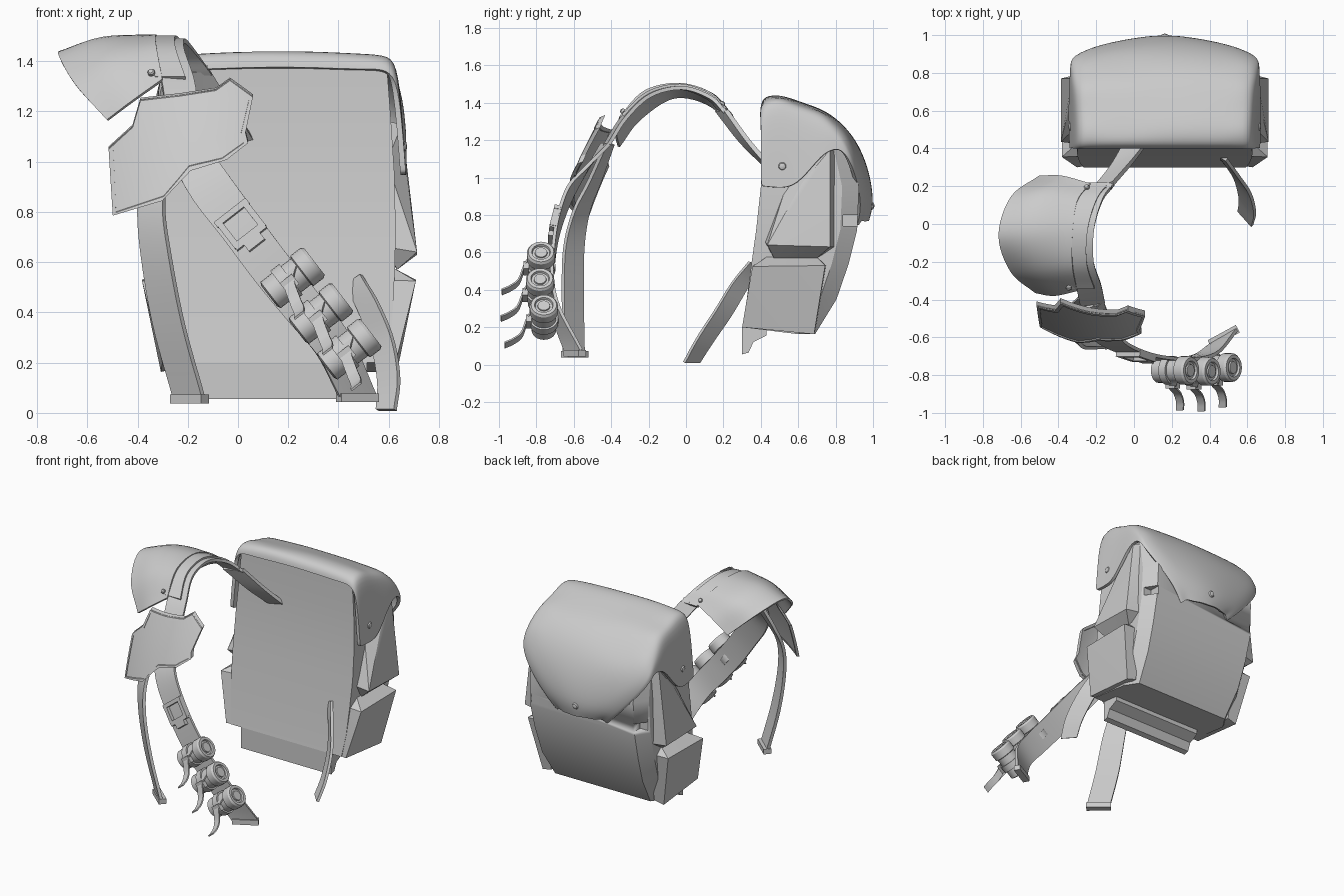
import bpy, bmesh, math
from mathutils import Vector, Matrix

if "Cube" in bpy.data.objects:
    bpy.data.objects.remove(bpy.data.objects["Cube"])

grey = bpy.data.materials.new("light_grey")
grey.diffuse_color = (0.6, 0.6, 0.6, 1)
grey.use_nodes = True
grey.node_tree.nodes["Principled BSDF"].inputs["Base Color"].default_value = grey.diffuse_color
CX = 0.163  # middle of the pack


def finish(name, bm, solid=0, offset=0, subsurf=0, angle=30):
    """Turn a bmesh into an object, apply thickness, shade by angle."""
    me = bpy.data.meshes.new(name)
    bmesh.ops.recalc_face_normals(bm, faces=bm.faces)
    bm.to_mesh(me)
    bm.free()
    ob = bpy.data.objects.new(name, me)
    bpy.context.collection.objects.link(ob)
    me.materials.append(grey)
    bpy.ops.object.select_all(action='DESELECT')
    ob.select_set(True)
    bpy.context.view_layer.objects.active = ob
    if subsurf:
        ob.modifiers.new("sub", 'SUBSURF').levels = subsurf
        bpy.ops.object.modifier_apply(modifier="sub")
    if solid:
        m = ob.modifiers.new("solid", 'SOLIDIFY')
        m.thickness, m.offset = solid, offset
        bpy.ops.object.modifier_apply(modifier="solid")
    bpy.ops.object.shade_smooth_by_angle(angle=math.radians(angle))
    return ob


def spline(pts, n=6):
    """Catmull-Rom through points of any dimension."""
    p = [Vector(q) for q in pts]
    p = [2 * p[0] - p[1]] + p + [2 * p[-1] - p[-2]]
    out = []
    for i in range(1, len(p) - 2):
        a, b, c, d = p[i - 1:i + 3]
        for k in range(n):
            t = k / n
            out.append(0.5 * (2 * b + (c - a) * t + (2 * a - 5 * b + 4 * c - d) * t * t
                              + (3 * b - a - 3 * c + d) * t ** 3))
    return out + [p[-2]]


def loft(bm, rows, closed=False):
    vs = [[bm.verts.new(c) for c in r] for r in rows]
    n = len(rows[0])
    for a, b in zip(vs, vs[1:]):
        for i in range(n if closed else n - 1):
            j = (i + 1) % n
            bm.faces.new((a[i], a[j], b[j], b[i]))
    return vs


def ribbon(name, pts, widths, thick=0.014):
    """Strap along pts; widths are half-width vectors."""
    rows = [(c - w, c, c + w) for c, w in zip(spline(pts), spline(widths))]
    bm = bmesh.new()
    loft(bm, rows)
    return finish(name, bm, thick)


def hull(name, pts):
    bm = bmesh.new()
    for p in pts:
        bm.verts.new(p)
    bmesh.ops.convex_hull(bm, input=bm.verts)
    bmesh.ops.dissolve_limit(bm, angle_limit=0.02, verts=bm.verts, edges=bm.edges)
    return finish(name, bm, angle=15)


def box(name, center, size, axes=Matrix.Identity(3)):
    bm = bmesh.new()
    bmesh.ops.create_cube(bm, size=1)
    for v in bm.verts:
        v.co = Vector(center) + axes @ Vector([a * b for a, b in zip(v.co, size)])
    return finish(name, bm)


def lathe(name, center, axis, profile, n=24):
    """Turn (radius, distance) points around an axis."""
    q = Vector(axis).to_track_quat('Z', 'Y')
    bm = bmesh.new()
    rows = [[Vector(center) + q @ Vector((r * math.cos(k * math.tau / n), r * math.sin(k * math.tau / n), h))
             for k in range(n)] for r, h in profile]
    vs = loft(bm, rows, True)
    bm.faces.new(vs[0])
    bm.faces.new(vs[-1])
    return finish(name, bm)


# pack body: (front z, back z, front y, back y, half width)
levels = [(.2, .163, .30, .69, .43), (.35, .35, .325, .805, .45), (.54, .54, .35, .87, .46),
          (.72, .72, .375, .915, .465), (.95, .95, .40, .925, .46), (1.18, 1.18, .415, .875, .445),
          (1.375, 1.3, .42, .68, .43)]
rows = []
for zf, zb, yf, yb, hw in levels:
    half = [(hw, yf, zf), (hw, yb - .09, zb), (hw - .06, yb, zb)]
    rows.append([(CX + x, y, z) for x, y, z in half] + [(CX - x, y, z) for x, y, z in half[::-1]])
bm = bmesh.new()
vs = loft(bm, rows, True)
bm.faces.new(vs[0])
bm.faces.new(vs[-1])
body = finish("pack_body", bm, angle=25)

# notches in the back corners
for s in (-1, 1):
    cut = box("notch_cutter", (CX + s * .46, .90, .77), (.13, .12, .06))
    m = body.modifiers.new("notch", 'BOOLEAN')
    m.operation, m.object, m.solver = 'DIFFERENCE', cut, 'EXACT'
    bpy.context.view_layer.objects.active = body
    bpy.ops.object.modifier_apply(modifier="notch")
    bpy.data.objects.remove(cut)

# side pockets, mirrored about the pack middle
upper = [(.505, .62, .97), (.49, .77, 1.15), (.55, .435, .64), (.55, .77, .63), (.47, .47, .57),
         (.47, .70, .57), (.43, .55, 1.0), (.43, .80, 1.16), (.43, .42, .66), (.43, .80, .63)]
lower = [(.545, .355, .525), (.545, .744, .53), (.47, .685, .163), (.465, .30, .2), (.46, .43, .575),
         (.46, .70, .575), (.40, .31, .2), (.40, .36, .53), (.40, .69, .18), (.40, .75, .53)]
for s, side in ((-1, "left"), (1, "right")):
    hull("upper_pocket_" + side, [(CX + s * x, y, z) for x, y, z in upper])
    hull("lower_pocket_" + side, [(CX + s * x, y, z) for x, y, z in lower])

# lip hanging under the pack
lip = [(.30, .2), (.30, .055), (.335, .065), (.36, .12), (.43, .155), (.43, .2)]
bm = bmesh.new()
vs = loft(bm, [[(CX + x, y, z) for y, z in lip] for x in (-.35, .35)], True)
bm.faces.new(vs[0])
bm.faces.new(vs[1])
finish("bottom_lip", bm)

# cloth flap: (y, z, half width, skirt drop) from front edge to back tip
flap = [(.41, 1.375, .45, .41), (.42, 1.425, .45, .46), (.50, 1.435, .452, .48), (.60, 1.40, .455, .44),
        (.72, 1.355, .46, .24), (.80, 1.31, .465, .15), (.88, 1.225, .47, .06), (.94, 1.12, .47, .03),
        (.98, .99, .37, .02), (.995, .86, .25, .015), (.97, .77, .18, .01)]
rows = []
for i, (y, z, hw, d) in enumerate(flap):
    back = max(0, min(1, (i - 4) / 3))  # sides of the back drape sit further forward
    right = [(hw * f, y - .045 * back * f * f, z - .02 * f * f * (1 - back) + .012 * math.sin(3.1 * i + 9 * f))
             for f in (.35, .7, .93)]
    right += [(hw + .008, y - .005 - .05 * back, z - .02 - .02 * min(1, d * 8))]
    right += [(hw + .014 + .03 * k * min(1, d * 3), y - .01 * k - .055 * back, z - .01 - d * k) for k in (.5, 1)]
    left = [(-x, yy, zz + .01 * math.sin(2 * i)) for x, yy, zz in right[::-1]]
    rows.append([(CX + x, yy, zz) for x, yy, zz in left + [(0, y, z)] + right])
bm = bmesh.new()
loft(bm, rows)
finish("pack_flap", bm, .022, 0, 2, 50)

# flap studs
dome = [(.024, -.01), (.024, .008), (.017, .018), (.006, .022)]
for s in (-1, 1):
    lathe("flap_stud", (CX + s * .488, .515, 1.06), (s, 0, 0), dome, 14)
lathe("flap_stud", (CX, .985, .85), (0, 1, -.1), dome, 14)

# shoulder straps
ribbon("rear_strap", [(.01, .43, 1.07), (-.07, .31, 1.2), (-.17, .19, 1.36)],
       [(.065, .01, 0), (.06, .02, 0), (.06, .025, 0)], .025)
arch = [(-.17, .2, 1.35), (-.23, .12, 1.43), (-.275, -.03, 1.48), (-.28, -.2, 1.44),
        (-.24, -.33, 1.32), (-.22, -.42, 1.18)]
ribbon("shoulder_strap", arch, [(.065, .01, 0)] * 6, .02)
ribbon("shoulder_pad", [(x - .03, y * 1.02, z + .012) for x, y, z in arch[:5]], [(.06, 0, 0)] * 5, .02)
box("strap_hinge", (-.18, .2, 1.365), (.12, .035, .02), Matrix.Rotation(-.7, 3, 'X'))

# pauldron shell: inner, middle and outer rims, rear to front
rims = [[(-.23, .21, 1.37), (-.30, .12, 1.455), (-.325, -.04, 1.5), (-.325, -.22, 1.46), (-.30, -.35, 1.325)],
        [(-.38, .25, 1.32), (-.50, .14, 1.44), (-.54, -.05, 1.49), (-.51, -.24, 1.41), (-.42, -.375, 1.24)],
        [(-.50, .25, 1.24), (-.65, .14, 1.38), (-.715, -.06, 1.43), (-.65, -.25, 1.31), (-.52, -.36, 1.165)]]
bm = bmesh.new()
loft(bm, [spline(c, 5) for c in zip(*[spline(r, 6) for r in rims])])
finish("pauldron", bm, .014, 0, 0, 45)
for p, a in (((-.345, -.338, 1.355), (-.3, -1, .8)), ((-.25, .195, 1.395), (-.2, .7, .8))):
    lathe("pauldron_rivet", p, a, [(r * .6, h * .6) for r, h in dome], 12)

# chest plate: flat outline, sliced and bent
outline = [(-.385, 1.245), (-.23, 1.262), (-.09, 1.285), (-.035, 1.325), (.055, 1.26), (.025, 1.12), (.035, 1.08),
           (-.05, 1.015), (-.19, .975), (-.3, .855), (-.495, .795), (-.51, 1.055), (-.415, 1.14)]


def bend(x, z):
    h = 1.3 - z
    return Vector((x, -.445 - .55 * h + .25 * h * h + .75 * (x + .15) ** 2 - .14 * (x + .23), z))


bm = bmesh.new()
bm.faces.new([bm.verts.new((x, 0, z)) for x, z in outline])
for k in range(-9, 2):
    bmesh.ops.bisect_plane(bm, geom=bm.verts[:] + bm.edges[:] + bm.faces[:], plane_co=(k * .06 + .01, 0, 0), plane_no=(1, 0, 0))
for k in range(6):
    bmesh.ops.bisect_plane(bm, geom=bm.verts[:] + bm.edges[:] + bm.faces[:], plane_co=(0, 0, .85 + k * .08), plane_no=(0, 0, 1))
for v in bm.verts:
    v.co = bend(v.co.x, v.co.z)
finish("chest_plate", bm, .012)

# raised border around the plate
rim, mid = [], Vector((-.23, 1.07))
for a, b in zip(outline, outline[1:] + outline[:1]):
    rim += [Vector(a).lerp(Vector(b), t / 4) for t in range(4)]
bm = bmesh.new()
rows = []
for p in rim:
    r = (mid - p).normalized()
    o, i, up = bend(*(p - r * .005)), bend(*(p + r * .013)), Vector((0, -.015, -.006))
    rows.append([o - up, o + up, i + up, i - up])
loft(bm, rows + rows[:1], True)
bmesh.ops.remove_doubles(bm, verts=bm.verts, dist=1e-5)
finish("plate_border", bm)

# hanging straps and their end blocks
ribbon("side_strap", [(-.24, -.41, 1.18), (-.32, -.49, .98), (-.345, -.56, .82), (-.325, -.60, .62),
                      (-.275, -.605, .35), (-.195, -.60, .06)],
       [(.055, -.02, 0), (.05, -.03, 0), (.05, -.04, 0), (.055, -.05, 0), (.058, -.052, 0), (.058, -.052, 0)], .02)
box("side_strap_end", (-.193, -.595, .055), (.165, .05, .035), Matrix.Rotation(-.72, 3, 'Z'))
ribbon("canister_strap", [(-.22, -.43, 1.18), (-.18, -.55, 1.02), (-.11, -.63, .9), (.01, -.685, .74), (.13, -.71, .58),
                          (.26, -.715, .42), (.38, -.69, .27), (.475, -.60, .07)],
       [(.06, .02, 0), (.07, .01, .03), (.07, 0, .05), (.065, 0, .052), (.065, 0, .052), (.065, 0, .05),
        (.065, .01, .04), (.07, .04, .01)], .018)
box("canister_strap_end", (.475, -.595, .06), (.17, .045, .035), Matrix.Rotation(.5, 3, 'Z'))
ribbon("lower_strap", [(.46, .36, .53), (.52, .285, .42), (.575, .2, .28), (.60, .1, .13), (.59, .03, .012)],
       [(.03, -.02, .02), (.035, -.035, .02), (.04, -.04, .015), (.04, -.04, .01), (.036, -.04, 0)], .018)

# buckle on the canister strap
d = Vector((.6, -.2, -.77)).normalized()
w = Vector((.79, 0, .61))
w = (w - d * w.dot(d)).normalized()
axes = Matrix((w, d, w.cross(d))).transposed()
base = Vector((.015, -.70, .745))
for name, a, b, sx, sy in (("buckle_top", 0, -.065, .16, .025), ("buckle_bottom", 0, .055, .15, .03),
                           ("buckle_left", -.065, 0, .025, .12), ("buckle_right", .065, 0, .025, .12),
                           ("buckle_tongue", 0, .085, .08, .035)):
    box(name, base + w * a + d * b, (sx, sy, .035), axes)

# three canisters with holding bands and loose tails
axis = Vector((.79, 0, .61))
for i in range(3):
    c = Vector((.215 + .113 * i, (-.775, -.78, -.76)[i], .535 - .142 * i))
    lathe("canister", c, axis, [(.05, -.115), (.066, -.108), (.066, .045), (.076, .05), (.076, .1),
                                (.068, .112), (.05, .112), (.046, .1), (.034, .1), (.032, .108)])
    lathe("canister_band", c, axis, [(.06, -.05), (.077, -.05), (.077, -.005), (.06, -.005)])
    box("band_clasp", c + Vector((-.01, -.08, -.02)), (.06, .03, .05), Matrix.Rotation(-.66, 3, 'Y'))
    t = c + axis * -.027
    ribbon("band_tail", [t + Vector(o) for o in ((.02, -.06, .05), (.01, -.09, -.0), (.035, -.12, -.075),
                                                 (.05, -.165, -.11), (.05, -.21, -.13))],
           [axis * .024] * 5, .009)
